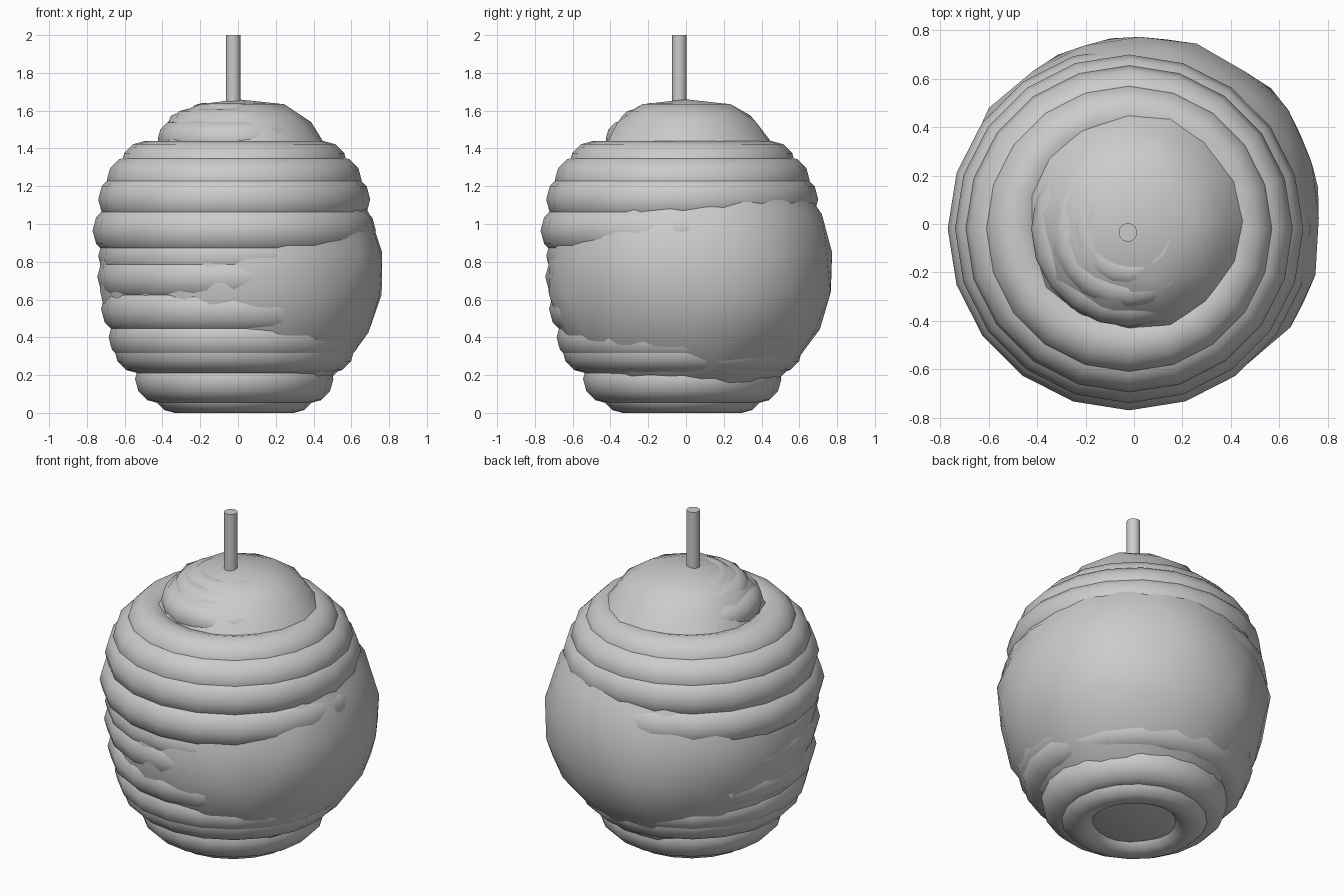
import bpy, math
from mathutils import noise, Vector

if "Cube" in bpy.data.objects:
    bpy.data.objects.remove(bpy.data.objects["Cube"])

CX, CY = -0.02, -0.02


def smooth(ob, name, angle=60):
    ob.name = name
    bpy.ops.object.shade_smooth_by_angle(angle=math.radians(angle))
    return ob


# Stacked coils: (centre height, outer radius, tube radius)
coils = [
    (0.11, 0.425, 0.11), (0.18, 0.525, 0.13), (0.335, 0.635, 0.125),
    (0.40, 0.665, 0.13), (0.55, 0.705, 0.14), (0.72, 0.725, 0.14),
    (0.83, 0.72, 0.13), (0.965, 0.75, 0.14), (1.13, 0.72, 0.14),
    (1.23, 0.675, 0.13), (1.31, 0.60, 0.13), (1.45, 0.405, 0.10),
    (1.52, 0.335, 0.09), (1.56, 0.25, 0.08),
]
for i, (z, outer, tube) in enumerate(coils):
    bpy.ops.mesh.primitive_torus_add(
        location=(CX, CY, z), major_radius=outer - tube, minor_radius=tube,
        major_segments=20, minor_segments=12)
    smooth(bpy.context.object, f"hive_coil_{i + 1}")

# Lumpy core that bulges through the coils at the back right and at the top
profile = [(-1.0, 0.9), (-0.95, 0.86), (-0.8, 0.82), (-0.6, 0.81), (-0.4, 0.79), (0.0, 0.755),
           (0.15, 0.74), (0.3, 0.70), (0.5, 0.65), (0.73, 0.625), (0.86, 0.74),
           (0.93, 0.84), (1.0, 1.1)]


def width(t):
    for (a, ra), (b, rb) in zip(profile, profile[1:]):
        if t <= b:
            return ra + (rb - ra) * (t - a) / (b - a)
    return profile[-1][1]


bpy.ops.mesh.primitive_ico_sphere_add(subdivisions=3, radius=1)
core = bpy.context.object
for v in core.data.vertices:
    d = v.co.normalized()
    s = width(d.z) + 0.03 * noise.noise(Vector(d) * 2.6 + Vector((3.1, 1.7, 0.4)))
    shift = 0.025 * min(1.0, 1.6 * (1 - abs(d.z)))
    # the underside is flattened just above the ground
    v.co = (shift + d.x * s, shift + d.y * s, max(0.03, 0.85 + 0.81 * d.z - 0.05 * (d.z < -0.85)))
smooth(core, "hive_core")

# Hanging stem
bpy.ops.mesh.primitive_cylinder_add(vertices=20, radius=0.038, depth=0.5,
                                    location=(-0.025, -0.035, 1.75))
smooth(bpy.context.object, "hanging_stem", 30)
